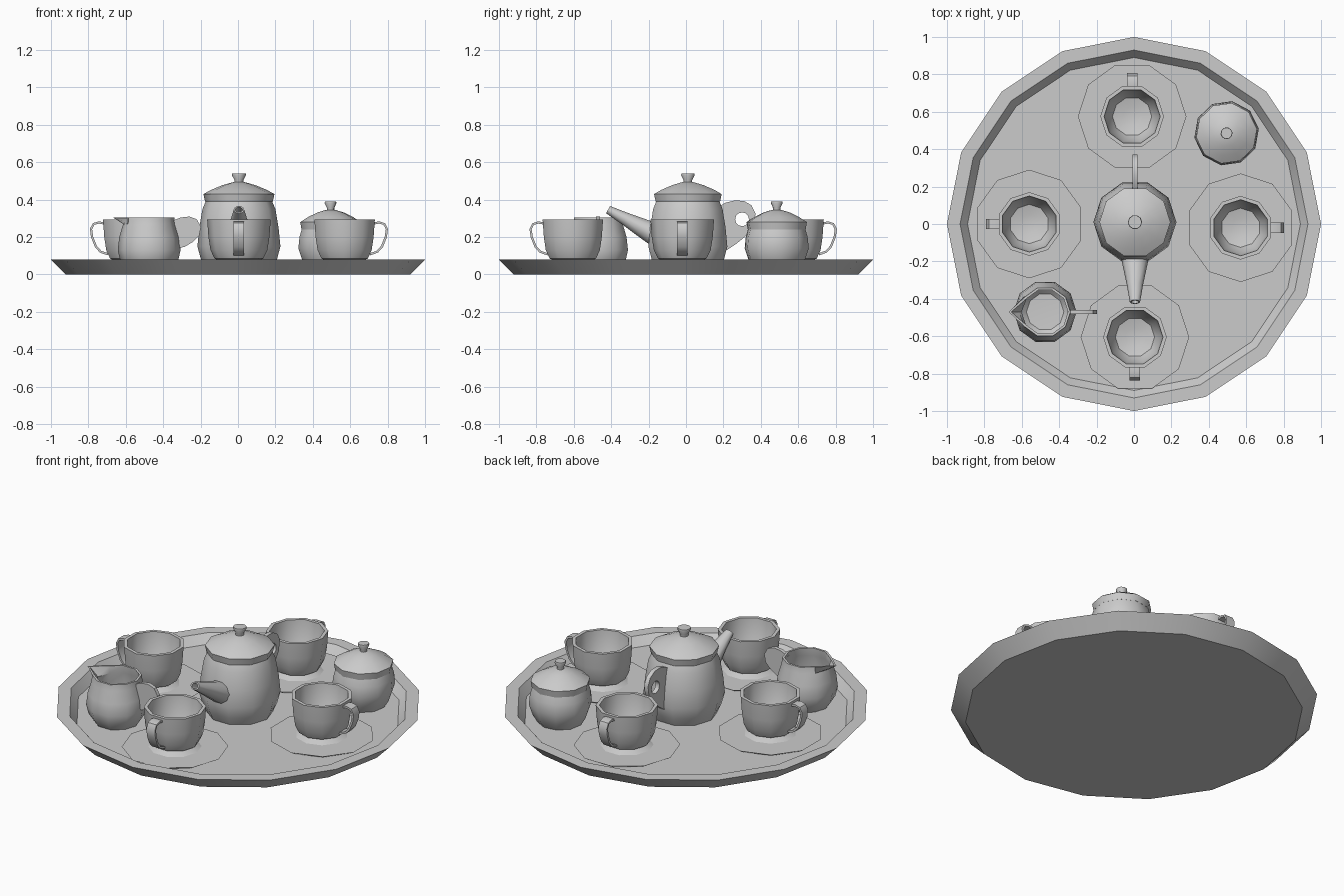
import bpy, bmesh, math
from mathutils import Matrix, Vector

cube = bpy.data.objects.get("Cube")
if cube:
    bpy.data.objects.remove(cube, do_unlink=True)

# One glaze colour for the whole set
glaze = bpy.data.materials.new("grey_glaze")
glaze.use_nodes = True
tone = (0.6, 0.6, 0.6, 1)
glaze.diffuse_color = tone
glaze.node_tree.nodes["Principled BSDF"].inputs["Base Color"].default_value = tone


def finish(name, bm, matrix):
    bmesh.ops.recalc_face_normals(bm, faces=bm.faces)
    mesh = bpy.data.meshes.new(name)
    bm.to_mesh(mesh)
    bm.free()
    mesh.materials.append(glaze)
    obj = bpy.data.objects.new(name, mesh)
    bpy.context.collection.objects.link(obj)
    obj.matrix_world = matrix
    bpy.ops.object.select_all(action='DESELECT')
    obj.select_set(True)
    bpy.context.view_layer.objects.active = obj
    bpy.ops.object.shade_smooth_by_angle(angle=math.radians(40))
    return obj


def lathe(name, profile, matrix, sides=10, phase=0, lip=None):
    """Revolve (radius, height) points; a lip pulls the rim out at -x."""
    bm = bmesh.new()
    rings = []
    for r, z in profile:
        if r == 0:
            rings.append([bm.verts.new((0, 0, z))] * sides)
            continue
        ring = []
        for i in range(sides):
            a = math.radians(phase) + math.tau * i / sides
            ring.append(bm.verts.new((r * math.cos(a), r * math.sin(a), z)))
        rings.append(ring)
    for low, high in zip(rings, rings[1:]):
        for i in range(sides):
            j = (i + 1) % sides
            corners = dict.fromkeys((low[i], low[j], high[j], high[i]))
            bm.faces.new(list(corners))
    if lip:
        height, pull = lip
        for v in bm.verts:
            if v.co.z > height and abs(v.co.y) < 0.001 and v.co.x < 0:
                v.co.x -= pull
    return finish(name, bm, matrix)


def at(x, y, turn=0):
    return Matrix.Translation((x, y, 0)) @ Matrix.Rotation(math.radians(turn), 4, 'Z')


def strap(name, path, width, thick, matrix):
    """Flat band following an (x, z) path."""
    bm = bmesh.new()
    pts = [Vector((x, 0, z)) for x, z in path]
    rings = []
    for i, p in enumerate(pts):
        t = (pts[min(i + 1, len(pts) - 1)] - pts[max(i - 1, 0)]).normalized()
        n = Vector((t.z, 0, -t.x)) * thick / 2
        w = Vector((0, width / 2, 0))
        rings.append([bm.verts.new(p + q) for q in (n + w, n - w, -n - w, -n + w)])
    for a, b in zip(rings, rings[1:]):
        for i in range(4):
            j = (i + 1) % 4
            bm.faces.new((a[i], a[j], b[j], b[i]))
    bm.faces.new(rings[0])
    bm.faces.new(rings[-1])
    return finish(name, bm, matrix)


def plate(name, outline, thick, matrix, hole=None):
    """Upright (x, z) plate with an optional round hole (x, z, radius)."""
    curve = bpy.data.curves.new(name, 'CURVE')
    curve.dimensions = '2D'
    curve.fill_mode = 'BOTH'
    curve.extrude = thick / 2
    loops = [outline]
    if hole:
        hx, hz, hr = hole
        loops.append([(hx + hr * math.cos(math.tau * i / 12),
                       hz + hr * math.sin(math.tau * i / 12)) for i in range(12)])
    for loop in loops:
        s = curve.splines.new('POLY')
        s.points.add(len(loop) - 1)
        for point, (x, z) in zip(s.points, loop):
            point.co = (x, z, 0, 1)
        s.use_cyclic_u = True
    temp = bpy.data.objects.new(name + "_outline", curve)
    bpy.context.collection.objects.link(temp)
    bpy.context.view_layer.update()
    mesh = bpy.data.meshes.new_from_object(
        temp.evaluated_get(bpy.context.evaluated_depsgraph_get()))
    bm = bmesh.new()
    bm.from_mesh(mesh)
    bmesh.ops.remove_doubles(bm, verts=bm.verts, dist=0.0001)
    bpy.data.objects.remove(temp, do_unlink=True)
    bpy.data.meshes.remove(mesh)
    return finish(name, bm, matrix @ Matrix.Rotation(math.pi / 2, 4, 'X'))


# Tray with raised flat rim
lathe("tray", [(0, 0), (0.92, 0), (1, 0.08), (0.93, 0.08), (0.89, 0.03), (0, 0.03)],
      at(0, 0), sides=16)

# Four cups on saucers, handles pointing outwards
saucer = [(0, 0.031), (0.25, 0.031), (0.29, 0.056), (0, 0.056)]
cup = [(0, 0.056), (0.145, 0.057), (0.105, 0.075), (0.13, 0.085), (0.152, 0.13),
       (0.163, 0.2), (0.17, 0.295), (0.15, 0.295), (0.138, 0.17), (0.105, 0.11),
       (0.05, 0.096), (0, 0.094)]
cup_handle = [(0.15, 0.272), (0.185, 0.278), (0.212, 0.27), (0.226, 0.243), (0.22, 0.2),
              (0.2, 0.15), (0.175, 0.122), (0.135, 0.108)]
places = {"left": (0.57, -0.02, 0), "back": (-0.01, 0.575, 90),
          "right": (-0.56, 0, 180), "front": (0.005, -0.605, 270)}
for side, place in places.items():
    spot = at(*place)
    lathe(side + "_saucer", saucer, spot, phase=18)
    lathe(side + "_cup", cup, spot, phase=18)
    strap(side + "_cup_handle", cup_handle, 0.056, 0.012, spot)

# Teapot body, lid and knob
pot = at(0.005, 0.01)
lathe("teapot_body", [(0, 0.031), (0.18, 0.031), (0.203, 0.08), (0.222, 0.15),
                      (0.212, 0.25), (0.195, 0.35), (0.178, 0.39), (0, 0.39)], pot)
lathe("teapot_lid", [(0, 0.389), (0.181, 0.389), (0.19, 0.43), (0.15, 0.452),
                     (0.09, 0.477), (0.035, 0.493), (0, 0.496)], pot)
lathe("teapot_knob", [(0, 0.48), (0.024, 0.49), (0.024, 0.505), (0.038, 0.532),
                      (0.036, 0.541), (0, 0.541)], pot)

# Tapered spout with an open tip
tilt = Matrix.Translation((0.005, -0.15, 0.205)) @ Matrix.Rotation(
    math.radians(62), 4, 'X') @ Matrix.Diagonal((1.2, 1, 1, 1))
lathe("teapot_spout", [(0, 0), (0.066, 0), (0.055, 0.08), (0.036, 0.2), (0.023, 0.302),
                       (0.016, 0.302), (0.016, 0.24), (0, 0.24)], tilt)

# Teapot handle, a plate with a finger hole
plate("teapot_handle", [(0.16, 0.36), (0.2, 0.383), (0.25, 0.396), (0.3, 0.393),
                        (0.34, 0.37), (0.362, 0.325), (0.352, 0.265), (0.315, 0.21),
                        (0.26, 0.165), (0.2, 0.125), (0.16, 0.125)],
      0.026, at(0.005, 0.01, 90), hole=(0.29, 0.295, 0.037))

# Sugar bowl with lid and knob
bowl = at(0.495, 0.485, 8)
lathe("sugar_bowl", [(0, 0.031), (0.125, 0.031), (0.152, 0.075), (0.174, 0.14),
                     (0.168, 0.2), (0.156, 0.242), (0, 0.242)], bowl)
lathe("sugar_lid", [(0, 0.241), (0.157, 0.241), (0.164, 0.28), (0.12, 0.308),
                    (0.07, 0.332), (0.03, 0.344), (0, 0.346)], bowl)
lathe("sugar_knob", [(0, 0.335), (0.02, 0.34), (0.02, 0.356), (0.032, 0.382),
                     (0.03, 0.391), (0, 0.391)], bowl)

# Milk jug with pouring lip and plain handle
jug = at(-0.475, -0.47)
lathe("milk_jug", [(0, 0.031), (0.125, 0.031), (0.155, 0.075), (0.168, 0.13),
                   (0.16, 0.2), (0.139, 0.27), (0.135, 0.306), (0.122, 0.306),
                   (0.126, 0.26), (0.145, 0.19), (0.14, 0.11), (0.1, 0.07), (0, 0.065)],
      jug, lip=(0.3, 0.06))
plate("milk_jug_handle", [(0.12, 0.285), (0.17, 0.305), (0.215, 0.31), (0.255, 0.295),
                          (0.277, 0.255), (0.268, 0.21), (0.235, 0.175), (0.19, 0.148),
                          (0.15, 0.14)], 0.022, jug)
